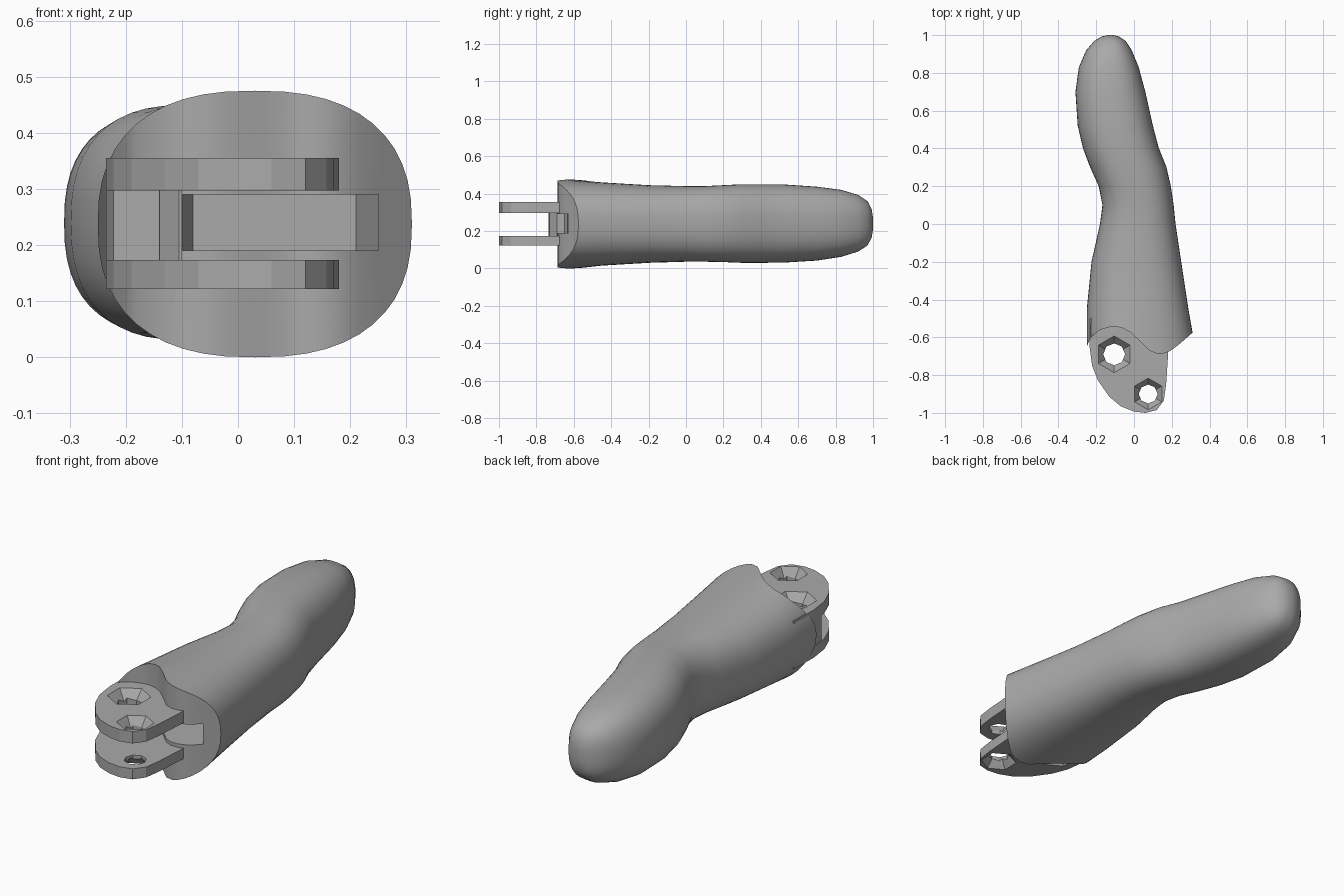
import bpy
import bmesh
from math import cos, sin, pi, radians

old = bpy.data.objects.get("Cube")
if old:
    bpy.data.objects.remove(old, do_unlink=True)

grey = bpy.data.materials.new("mid grey")
grey.use_nodes = True
grey.diffuse_color = (0.4, 0.4, 0.4, 1)
grey.node_tree.nodes["Principled BSDF"].inputs["Base Color"].default_value = (0.4, 0.4, 0.4, 1)


def finish(name, bm):
    bmesh.ops.recalc_face_normals(bm, faces=bm.faces)
    mesh = bpy.data.meshes.new(name)
    bm.to_mesh(mesh)
    bm.free()
    mesh.materials.append(grey)
    obj = bpy.data.objects.new(name, mesh)
    bpy.context.collection.objects.link(obj)
    return obj


def prism(name, outline, z0, z1):
    """Flat outline in x, y raised from z0 to z1."""
    bm = bmesh.new()
    low = [bm.verts.new((x, y, z0)) for x, y in outline]
    high = [bm.verts.new((x, y, z1)) for x, y in outline]
    bm.faces.new(low)
    bm.faces.new(high)
    n = len(low)
    for i in range(n):
        j = (i + 1) % n
        bm.faces.new((low[i], low[j], high[j], high[i]))
    return finish(name, bm)


def cone(name, centre, z0, z1, r0, r1, sides=8):
    bm = bmesh.new()
    bmesh.ops.create_cone(bm, cap_ends=True, segments=sides, radius1=r0, radius2=r1, depth=z1 - z0)
    bmesh.ops.translate(bm, verts=bm.verts, vec=(*centre, (z0 + z1) / 2))
    return finish(name, bm)


def cut(obj, cutter):
    mod = obj.modifiers.new("cut", "BOOLEAN")
    mod.operation = "DIFFERENCE"
    mod.solver = "EXACT"
    mod.object = cutter
    cutter.hide_render = True
    cutter.hide_set(True)


def spow(v, e):
    return abs(v) ** e * (1 if v >= 0 else -1)


# Wavy front lip of the finger sleeve, y as a function of x
LIP = [(-.25, -.65), (-.23, -.60), (-.18, -.56), (-.11, -.54), (-.05, -.553), (0, -.585),
       (.04, -.63), (.08, -.67), (.13, -.69), (.18, -.68), (.23, -.645), (.31, -.575)]


def lip_y(x):
    for (xa, ya), (xb, yb) in zip(LIP, LIP[1:]):
        if x <= xb:
            return ya + (yb - ya) * max(0, (x - xa) / (xb - xa))
    return LIP[-1][1]


# Sleeve sections: y, left x, right x, bottom z, top z
SECTIONS = [(None, -.25, .31, 0, .475), (-.45, -.25, .288, .015, .46), (-.2, -.225, .25, .03, .445),
            (0, -.18, .22, .036, .44), (.1, -.167, .21, .036, .44), (.2, -.187, .195, .034, .445),
            (.3, -.232, .172, .03, .45), (.4, -.27, .132, .03, .45), (.52, -.298, .1, .031, .449),
            (.7, -.31, .06, .042, .437), (.83, -.292, .025, .062, .42), (.92, -.253, -.012, .09, .393),
            (.97, -.21, -.045, .122, .36), (.993, -.17, -.08, .165, .315), (1, -.14, -.11, .21, .27)]
N = 48
bm = bmesh.new()
rings = []
for y, xa, xb, za, zb in SECTIONS:
    ring = []
    for i in range(N):
        t = 2 * pi * i / N
        x = (xa + xb) / 2 + (xb - xa) / 2 * spow(cos(t), .82)
        z = (za + zb) / 2 + (zb - za) / 2 * spow(sin(t), .82)
        ring.append(bm.verts.new((x, lip_y(x) if y is None else y, z)))
    rings.append(ring)
for a, b in zip(rings, rings[1:]):
    for i in range(N):
        j = (i + 1) % N
        bm.faces.new((a[i], a[j], b[j], b[i]))
# Close the lip with upright strips so that it follows the wave
front = rings[0]
half = N // 2
for i in range(half):
    strip = [front[i], front[i + 1], front[N - i - 1], front[(N - i) % N]]
    bm.faces.new(list(dict.fromkeys(strip)))
bm.faces.new(rings[-1])
sleeve = finish("finger_sleeve", bm)

# Pocket between the prongs, tapering inward
pocket = prism("pocket_cutter", [(-.1, -.8), (.25, -.8), (.25, -.6), (.21, -.45), (-.08, -.45), (-.1, -.55)],
               .19, .29)
cut(sleeve, pocket)

# Hinge fork: two prongs joined by a web, pierced by two pin holes
PRONG = [(-.232, -.5), (-.235, -.65), (-.222, -.75), (-.19, -.83), (-.13, -.915), (-.07, -.965),
         (0, -.993), (.06, -1), (.12, -.985), (.158, -.935), (.17, -.85), (.18, -.7), (.18, -.5)]
WEB = [(-.232, -.5), (-.235, -.65), (-.222, -.73), (-.14, -.735), (-.1, -.66), (-.1, -.5)]
upper_prong = prism("upper_prong", PRONG, .297, .355)
lower_prong = prism("lower_prong", PRONG, .122, .173)
web = prism("prong_web", WEB, .17, .3)

PINS = {"inner": ((-.105, -.69), .058), "outer": ((.075, -.9), .05)}
for label, (centre, radius) in PINS.items():
    hole = cone(label + "_hole_cutter", centre, .05, .45, radius, radius)
    for part in (upper_prong, lower_prong, web):
        cut(part, hole)
    # Faceted countersinks on the outer faces
    wide = radius * 1.75
    cut(upper_prong, cone(label + "_upper_sink_cutter", centre, .305, .36, radius * .9, wide, 6))
    cut(lower_prong, cone(label + "_lower_sink_cutter", centre, .117, .165, wide, radius * .9, 6))

# Smooth skin with a crisp lip
bpy.ops.object.select_all(action="DESELECT")
sleeve.select_set(True)
bpy.context.view_layer.objects.active = sleeve
bpy.ops.object.shade_smooth_by_angle(angle=radians(35))
